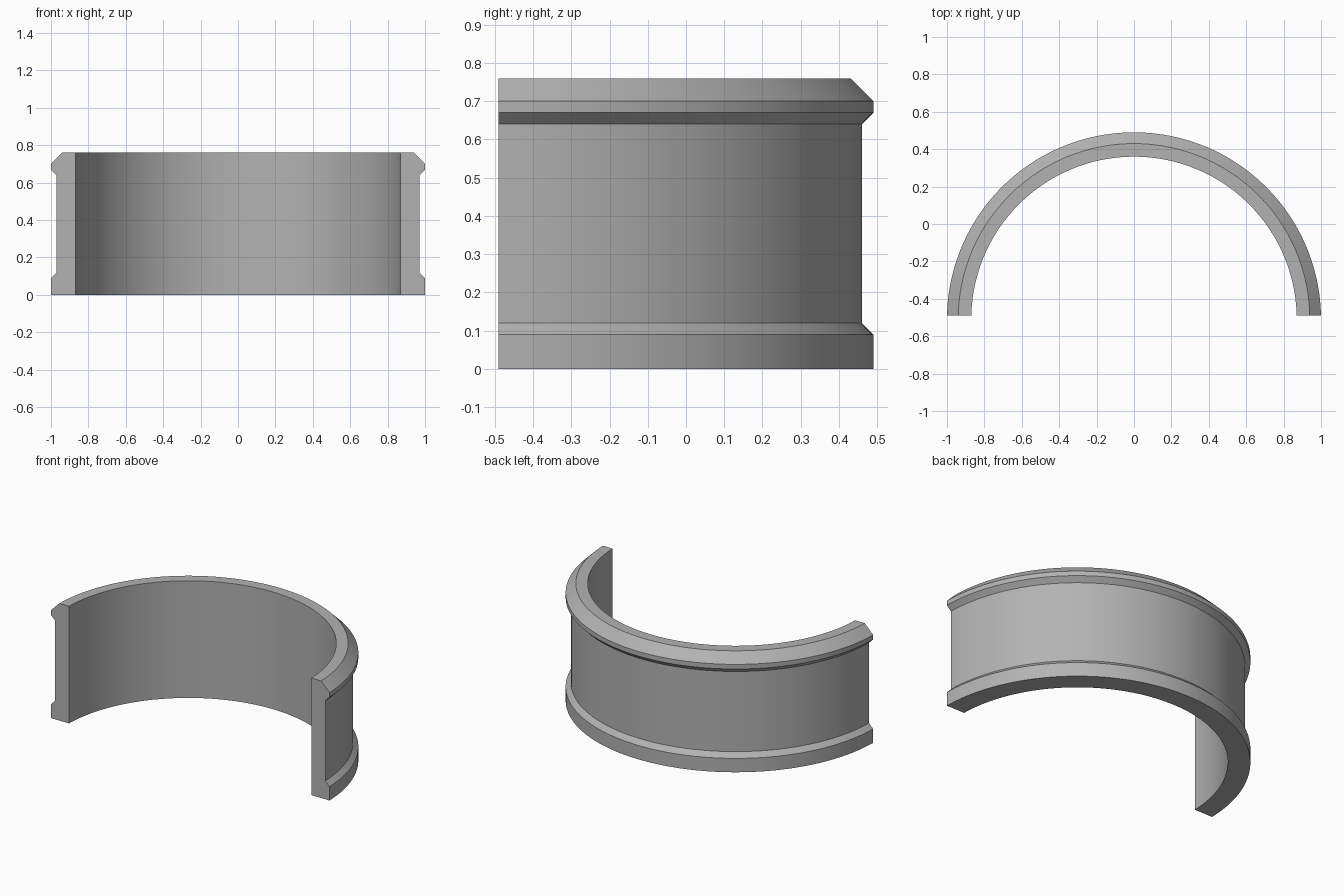
import bpy, bmesh, math
from mathutils import Vector

cube = bpy.data.objects.get("Cube")
if cube:
    bpy.data.objects.remove(cube, do_unlink=True)

INNER, BODY, RIM, HEIGHT = 0.87, 0.97, 1.0, 0.76
CENTRE_Y = -0.51   # axis of the ring
FRONT_Y = -0.49    # flat cut across both ends
SEGMENTS = 96

# Wall cross-section: radius, height
profile = [(INNER, 0), (RIM, 0), (RIM, 0.09), (BODY, 0.12), (BODY, 0.64),
           (RIM, 0.67), (RIM, 0.70), (0.94, HEIGHT), (INNER, HEIGHT)]

# Sweep the section through a half turn
bm = bmesh.new()
axis = Vector((0, CENTRE_Y, 0))
verts = [bm.verts.new((r, CENTRE_Y, z)) for r, z in profile]
section = bm.faces.new(verts)
edges = list(section.edges)
bmesh.ops.delete(bm, geom=[section], context='FACES_ONLY')
bmesh.ops.spin(bm, geom=verts + edges, cent=axis, axis=(0, 0, 1),
               angle=math.pi, steps=SEGMENTS, use_duplicate=False)

# Trim both ends flat and cap them
cut = bmesh.ops.bisect_plane(bm, geom=bm.verts[:] + bm.edges[:] + bm.faces[:],
                             plane_co=(0, FRONT_Y, 0), plane_no=(0, -1, 0),
                             clear_outer=True)
rim_edges = [e for e in cut["geom_cut"] if isinstance(e, bmesh.types.BMEdge)]
bmesh.ops.holes_fill(bm, edges=rim_edges, sides=0)
bmesh.ops.recalc_face_normals(bm, faces=bm.faces[:])

mesh = bpy.data.meshes.new("half_ring_wall")
bm.to_mesh(mesh)
bm.free()
wall = bpy.data.objects.new("half_ring_wall", mesh)
bpy.context.collection.objects.link(wall)

# Plain grey material
grey = bpy.data.materials.new("plain_grey")
grey.use_nodes = True
colour = (0.45, 0.45, 0.45, 1)
grey.diffuse_color = colour
for node in grey.node_tree.nodes:
    if node.type == 'BSDF_PRINCIPLED':
        node.inputs["Base Color"].default_value = colour
mesh.materials.append(grey)

# Smooth curve with crisp moulding edges
bpy.ops.object.select_all(action='DESELECT')
wall.select_set(True)
bpy.context.view_layer.objects.active = wall
bpy.ops.object.shade_smooth_by_angle(angle=math.radians(30))
